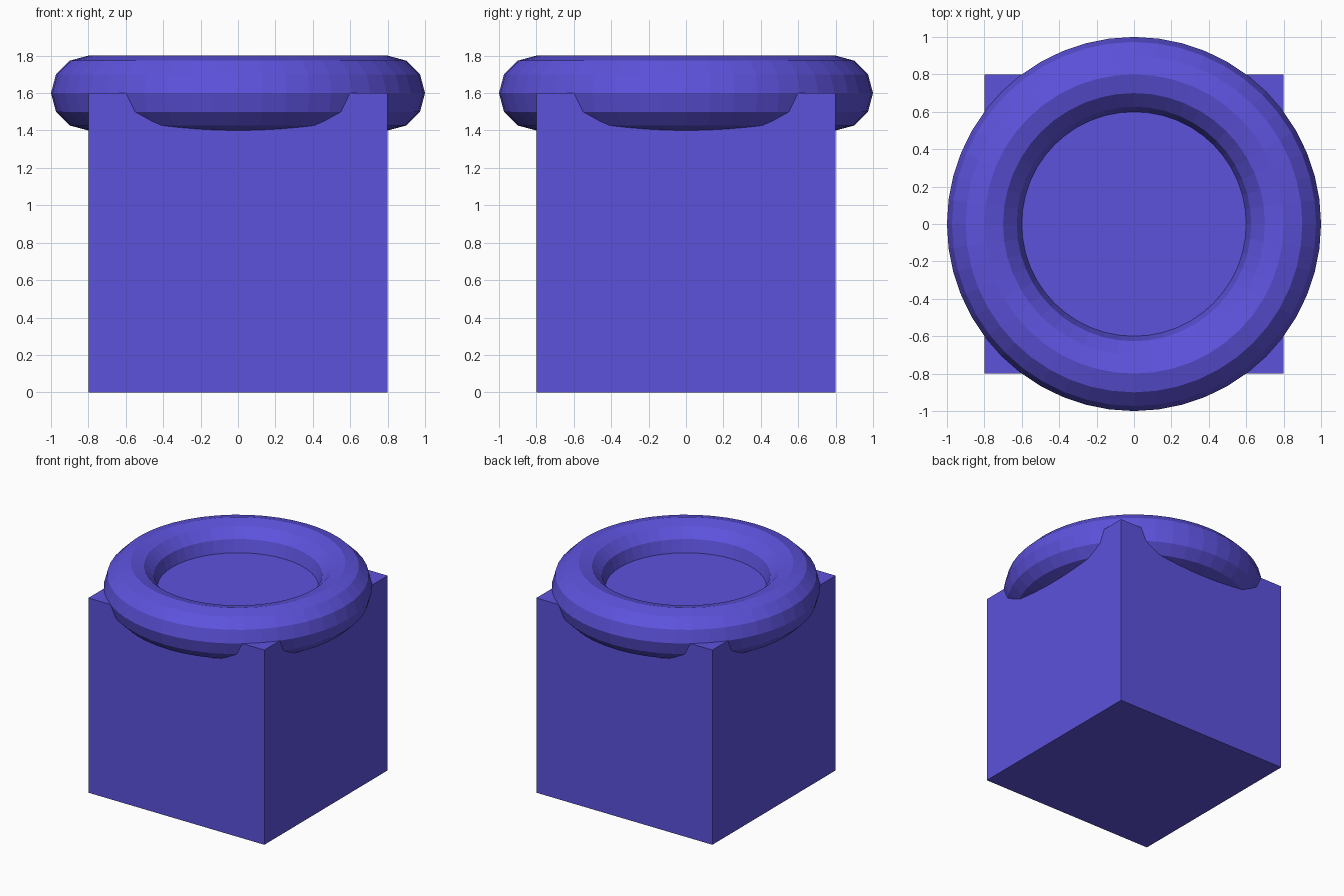
import bpy

if "Cube" in bpy.data.objects:
    bpy.data.objects.remove(bpy.data.objects["Cube"])

# Shared blue-violet material
violet = bpy.data.materials.new("violet")
violet.diffuse_color = (0.11, 0.085, 0.72, 1.0)
violet.use_nodes = True
violet.node_tree.nodes["Principled BSDF"].inputs["Base Color"].default_value = violet.diffuse_color


def finish(name):
    obj = bpy.context.object
    obj.name = name
    obj.data.materials.append(violet)
    return obj


SIDE = 1.6

# Cube base standing on the ground
bpy.ops.mesh.primitive_cube_add(size=SIDE, location=(0, 0, SIDE / 2))
finish("base_block")

# Faceted ring half sunk into the top face
bpy.ops.mesh.primitive_torus_add(major_radius=0.8, minor_radius=0.2,
                                 major_segments=48, minor_segments=12,
                                 location=(0, 0, SIDE))
finish("top_ring")
